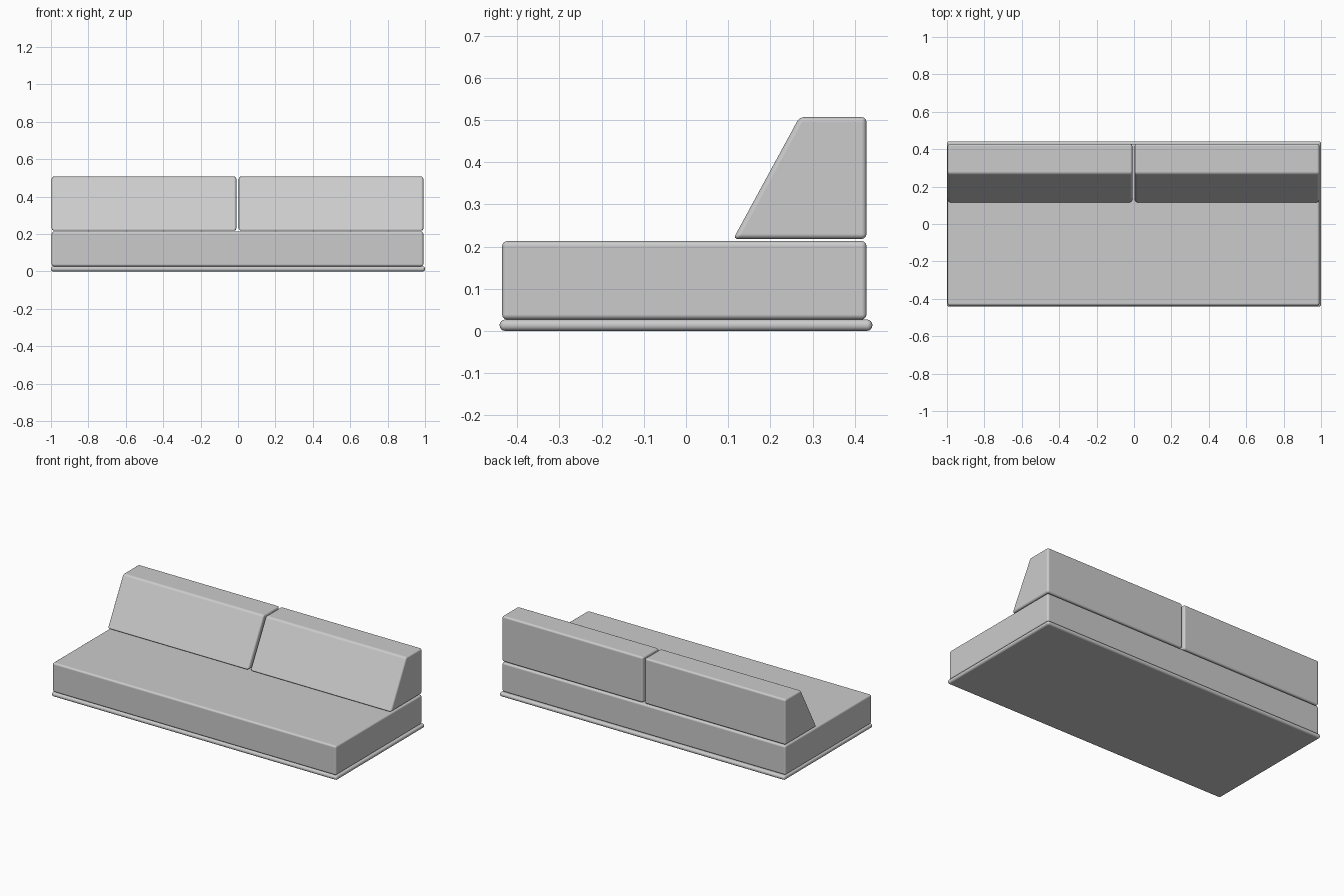
import bpy, bmesh

if "Cube" in bpy.data.objects:
    bpy.data.objects.remove(bpy.data.objects["Cube"])


def extruded(name, profile, x0, x1, radius, segments=4):
    """Extrude a (y, z) profile along x and round all its edges."""
    bm = bmesh.new()
    face = bm.faces.new([bm.verts.new((x0, y, z)) for y, z in profile])
    ext = bmesh.ops.extrude_face_region(bm, geom=[face])
    verts = [v for v in ext["geom"] if isinstance(v, bmesh.types.BMVert)]
    bmesh.ops.translate(bm, verts=verts, vec=(x1 - x0, 0, 0))
    bmesh.ops.recalc_face_normals(bm, faces=bm.faces)
    mesh = bpy.data.meshes.new(name)
    bm.to_mesh(mesh)
    bm.free()
    obj = bpy.data.objects.new(name, mesh)
    bpy.context.collection.objects.link(obj)
    bevel = obj.modifiers.new("rounded_edges", "BEVEL")
    bevel.width = radius
    bevel.segments = segments
    bevel.limit_method = "ANGLE"
    bevel.harden_normals = True
    mesh.shade_smooth()
    return obj


def rect(y0, y1, z0, z1):
    return [(y0, z0), (y1, z0), (y1, z1), (y0, z1)]


# Thin base board with fully rounded rim
extruded("base_board", rect(-0.442, 0.442, 0.0, 0.027), -1.0, 1.0, 0.013)

# Long seat cushion
extruded("seat_cushion", rect(-0.436, 0.428, 0.027, 0.213), -0.996, 0.991, 0.012)

# Two wedge-shaped back cushions
wedge = [(0.112, 0.218), (0.428, 0.218), (0.428, 0.507), (0.269, 0.507)]
for side, x0, x1 in (("left", -0.996, -0.009), ("right", 0.004, 0.991)):
    extruded("back_cushion_" + side, wedge, x0, x1, 0.012)
